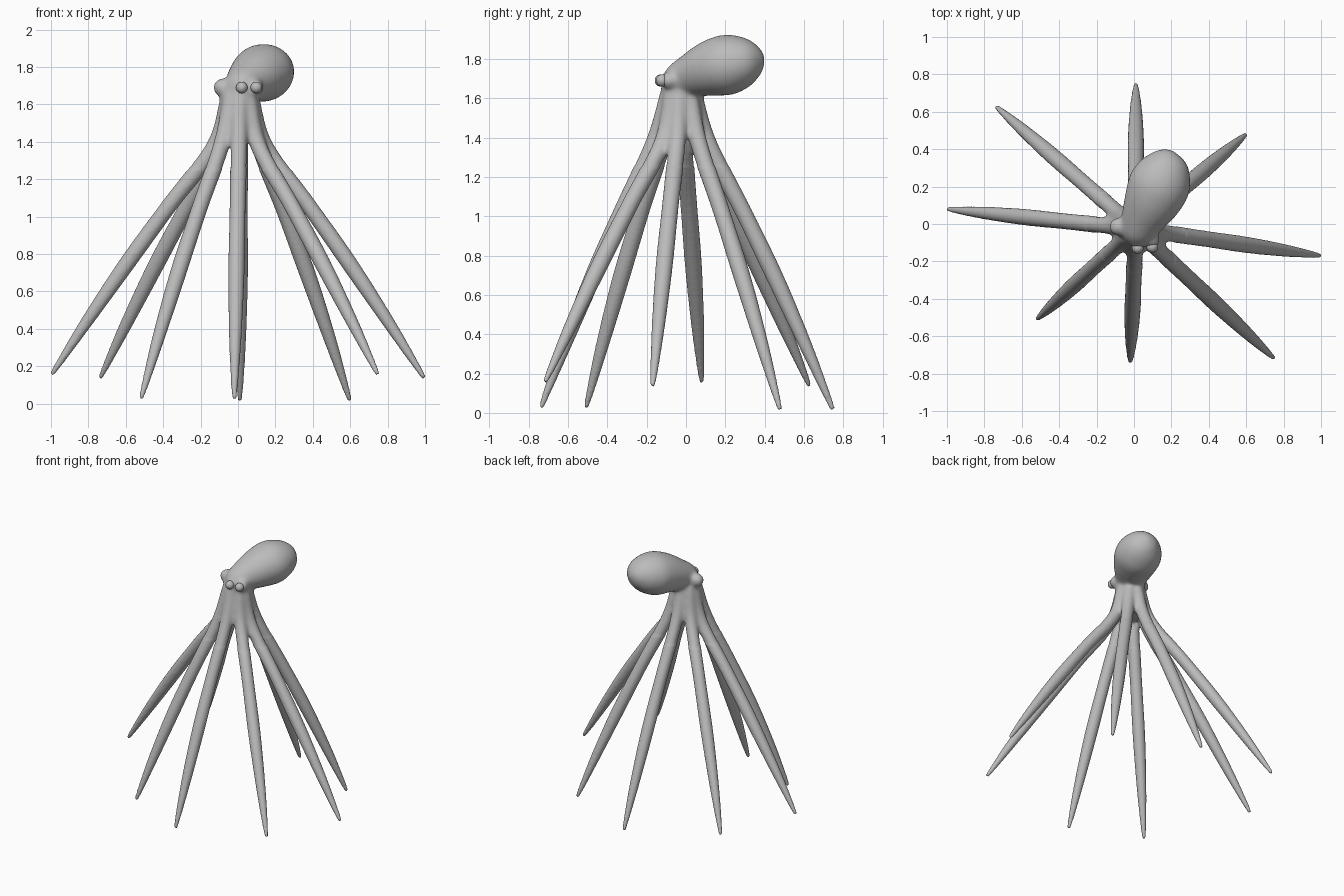
import bpy, bmesh, math
from mathutils import Vector, Matrix

if "Cube" in bpy.data.objects:
    bpy.data.objects.remove(bpy.data.objects["Cube"], do_unlink=True)

skin = bpy.data.materials.new("soft_grey")
skin.use_nodes = True
GREY = (0.5, 0.5, 0.5, 1)
skin.diffuse_color = GREY
skin.node_tree.nodes["Principled BSDF"].inputs["Base Color"].default_value = GREY


def catmull(a, b, c, d, t):
    return 0.5 * (2 * b + (c - a) * t + (2 * a - 5 * b + 4 * c - d) * t * t
                  + (3 * b - a - 3 * c + d) * t ** 3)


def tube(bm, path, steps=6, sides=16, flat=1.0):
    """Closed round tube through (x, y, z, radius) points."""
    p = [Vector(q) for q in path]
    p = [2 * p[0] - p[1]] + p + [2 * p[-1] - p[-2]]
    pts = [catmull(*p[i:i + 4], s / steps) for i in range(len(p) - 3) for s in range(steps)]
    pts.append(p[-2])
    rings = []
    for i, q in enumerate(pts):
        axis = (pts[min(i + 1, len(pts) - 1)] - pts[max(i - 1, 0)]).to_3d().normalized()
        side = axis.cross(Vector((0, 0, 1)))
        side = side.normalized() if side.length > 0.01 else Vector((1, 0, 0))
        up = side.cross(axis)
        r = max(q.w, 0.004)
        ring = []
        for k in range(sides):
            a = math.tau * k / sides
            ring.append(bm.verts.new(q.to_3d() + side * r * math.cos(a) + up * r * flat * math.sin(a)))
        rings.append(ring)
    for a, b in zip(rings, rings[1:]):
        for k in range(sides):
            n = (k + 1) % sides
            bm.faces.new((a[k], a[n], b[n], b[k]))
    bm.faces.new(rings[0][::-1])
    bm.faces.new(rings[-1])


def ball(bm, centre, radius):
    bmesh.ops.create_uvsphere(bm, u_segments=24, v_segments=14, radius=radius,
                              matrix=Matrix.Translation(centre))


def make_object(name, bm):
    bmesh.ops.recalc_face_normals(bm, faces=bm.faces)
    mesh = bpy.data.meshes.new(name)
    bm.to_mesh(mesh)
    bm.free()
    mesh.materials.append(skin)
    obj = bpy.data.objects.new(name, mesh)
    bpy.context.collection.objects.link(obj)
    return obj


bm = bmesh.new()

# Eight tapering arms spreading from the neck to their tips
tips = [(-1.0, 0.08, 0.15), (-0.74, 0.63, 0.13), (0.01, 0.75, 0.01), (0.6, 0.48, 0.01),
        (1.0, -0.17, 0.13), (0.75, -0.72, 0.15), (-0.02, -0.74, 0.02), (-0.52, -0.51, 0.02)]
neck = Vector((0.01, -0.025, 0))
for tip in map(Vector, tips):
    out = (Vector((tip.x, tip.y, 0)) - neck).normalized()
    root = neck + out * 0.06 + Vector((0, 0, 1.64))
    hip = neck + out * 0.135 + Vector((0, 0, 1.38))
    path = [(*root, 0.045), (*hip, 0.046)]
    for t, r in ((0.25, 0.043), (0.5, 0.044), (0.75, 0.034), (0.93, 0.02), (0.995, 0.012)):
        path.append((*(hip.lerp(tip, t) + out * 0.02 * math.sin(math.pi * t)), r))
    tube(bm, path)

# Neck core joining the arms
tube(bm, [(0.01, -0.025, 1.41, 0.07), (0.01, -0.025, 1.55, 0.09),
          (0.015, -0.025, 1.65, 0.1), (0.02, -0.02, 1.73, 0.06)])

# Bulbous mantle leaning back
tube(bm, [(0.0, -0.11, 1.675, 0.03), (0.01, -0.07, 1.685, 0.08), (0.045, 0.02, 1.715, 0.118),
          (0.1, 0.13, 1.752, 0.155), (0.14, 0.22, 1.772, 0.165), (0.175, 0.31, 1.785, 0.132),
          (0.195, 0.37, 1.79, 0.075), (0.205, 0.395, 1.79, 0.01)], sides=28, flat=0.93)

# Mound behind the eyes and side bulge
ball(bm, (0.02, -0.09, 1.69), 0.045)
ball(bm, (0.095, -0.085, 1.69), 0.045)
ball(bm, (-0.085, -0.015, 1.69), 0.05)

body = make_object("body", bm)

# Fuse into one skin, then soften the joints
bpy.context.view_layer.objects.active = body
body.select_set(True)
remesh = body.modifiers.new("fuse", 'REMESH')
remesh.mode = 'VOXEL'
remesh.voxel_size = 0.009
bpy.ops.object.modifier_apply(modifier="fuse")
bm = bmesh.new()
bm.from_mesh(body.data)
for low, rounds in ((-1, 3), (1.25, 16)):
    soft = [v for v in bm.verts if v.co.z > low]
    for _ in range(rounds):
        bmesh.ops.smooth_vert(bm, verts=soft, factor=0.5,
                              use_axis_x=True, use_axis_y=True, use_axis_z=True)
for f in bm.faces:
    f.smooth = True
bm.to_mesh(body.data)
bm.free()
if not body.data.materials:
    body.data.materials.append(skin)

# Eyes
for name, spot in (("right_eye", (0.02, -0.128, 1.69)), ("left_eye", (0.098, -0.122, 1.69))):
    bm = bmesh.new()
    ball(bm, spot, 0.031)
    for f in bm.faces:
        f.smooth = True
    make_object(name, bm)
